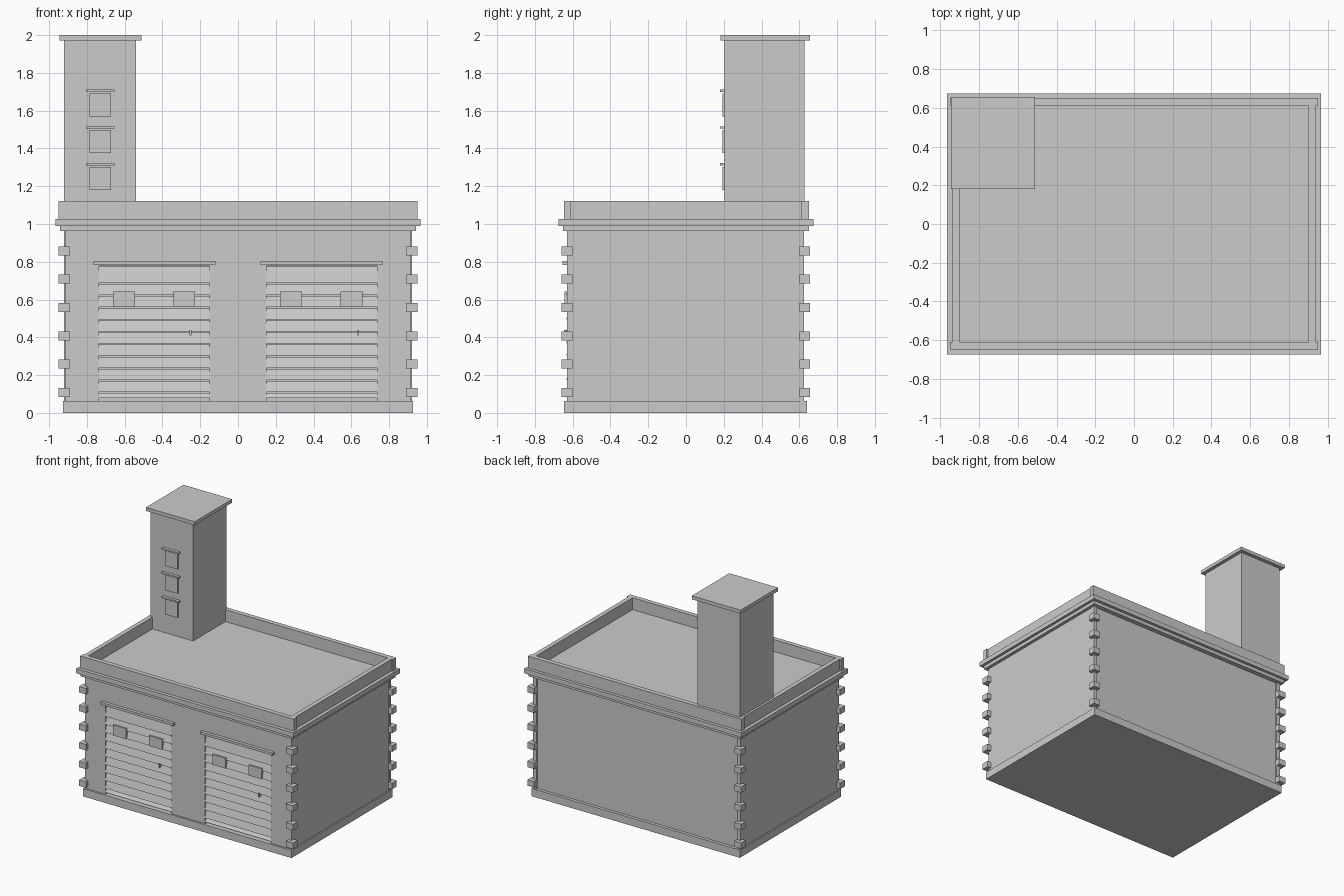
import bpy, bmesh

cube = bpy.data.objects.get("Cube")
if cube:
    bpy.data.objects.remove(cube, do_unlink=True)

stone = bpy.data.materials.new("light_grey")
stone.use_nodes = True
stone.diffuse_color = (0.6, 0.6, 0.6, 1)
stone.node_tree.nodes["Principled BSDF"].inputs["Base Color"].default_value = stone.diffuse_color


def prism(name, points, offset):
    """Extrude a closed 3D polygon by an offset vector."""
    bm = bmesh.new()
    face = bm.faces.new([bm.verts.new(p) for p in points])
    ext = bmesh.ops.extrude_face_region(bm, geom=[face], use_keep_orig=True)
    moved = [v for v in ext["geom"] if isinstance(v, bmesh.types.BMVert)]
    bmesh.ops.translate(bm, verts=moved, vec=offset)
    bmesh.ops.recalc_face_normals(bm, faces=bm.faces)
    mesh = bpy.data.meshes.new(name)
    bm.to_mesh(mesh)
    bm.free()
    mesh.materials.append(stone)
    obj = bpy.data.objects.new(name, mesh)
    bpy.context.collection.objects.link(obj)
    return obj


def box(name, x0, x1, y0, y1, z0, z1):
    base = [(x0, y0, z0), (x1, y0, z0), (x1, y1, z0), (x0, y1, z0)]
    return prism(name, base, (0, 0, z1 - z0))


# Main building
WALL, FRONT, RECESS = 0.917, -0.63, -0.605
INNER, OUTER, DOOR_TOP = 0.15, 0.735, 0.777
box("plinth", -0.927, 0.927, -0.645, 0.64, 0, 0.062)
box("main_walls", -WALL, WALL, RECESS, 0.615, 0.02, 0.98)

# Front wall with two door openings
half = [(INNER, 0.02), (INNER, DOOR_TOP), (OUTER, DOOR_TOP), (OUTER, 0.02), (WALL, 0.02), (WALL, 0.98)]
outline = half + [(-x, z) for x, z in reversed(half)]
prism("front_wall", [(x, FRONT, z) for x, z in outline], (0, RECESS - FRONT, 0))

# Cornice and roof slab
box("lower_cornice", -0.943, 0.943, -0.652, 0.652, 0.962, 0.99)
box("roof_slab", -0.965, 0.965, -0.675, 0.675, 0.99, 1.027)

# Parapet
box("front_parapet", -0.95, 0.95, -0.647, -0.61, 1.02, 1.122)
box("back_parapet", -0.95, 0.95, 0.612, 0.65, 1.02, 1.122)
for name, s in (("left", 1), ("right", -1)):
    a, b = sorted((s * 0.902, s * 0.938))
    box(name + "_parapet", a, b, -0.615, 0.615, 1.02, 1.122)

# Corner blocks and back corner posts
for side, s in (("left", 1), ("right", -1)):
    a, b = sorted((s * 0.89, s * 0.95))
    for i in range(6):
        z = 0.108 + i * 0.15
        box(f"front_{side}_quoin", a, b, -0.66, -0.6, z - 0.024, z + 0.024)
        box(f"back_{side}_quoin", a, b, 0.6, 0.657, z - 0.024, z + 0.024)
    a, b = sorted((s * 0.89, s * 0.922))
    box(f"back_{side}_post", a, b, 0.603, 0.625, 0.03, 0.98)

# Garage doors
seams = [0.075, 0.107] + [0.171 + i * 0.0643 for i in range(9)] + [DOOR_TOP]
for side, c in (("left", 0.4425), ("right", -0.4425)):
    x0, x1 = c - 0.2925, c + 0.2925
    for low, high in zip(seams, seams[1:]):
        profile = [(x0, RECESS, low + 0.003), (x0, -0.634, low + 0.003),
                   (x0, -0.618, high - 0.003), (x0, RECESS, high - 0.003)]
        prism(side + "_door_slat", profile, (x1 - x0, 0, 0))
    for dx in (-0.162, 0.158):
        box(side + "_door_window", c + dx - 0.058, c + dx + 0.058, -0.642, -0.61, 0.56, 0.643)
    box(side + "_door_handle", c + 0.187, c + 0.195, -0.645, -0.615, 0.41, 0.44)
    box(side + "_door_lintel", c - 0.323, c + 0.323, -0.655, -0.62, 0.784, 0.804)

# Tower
box("tower", -0.92, -0.54, 0.203, 0.627, 1.0, 1.975)
box("tower_cap", -0.945, -0.512, 0.182, 0.657, 1.972, 2.0)
for i in range(3):
    z = 1.18 + i * 0.195
    box("tower_window", -0.785, -0.672, 0.193, 0.21, z, z + 0.122)
    box("tower_window_hood", -0.805, -0.655, 0.18, 0.21, z + 0.13, z + 0.142)
